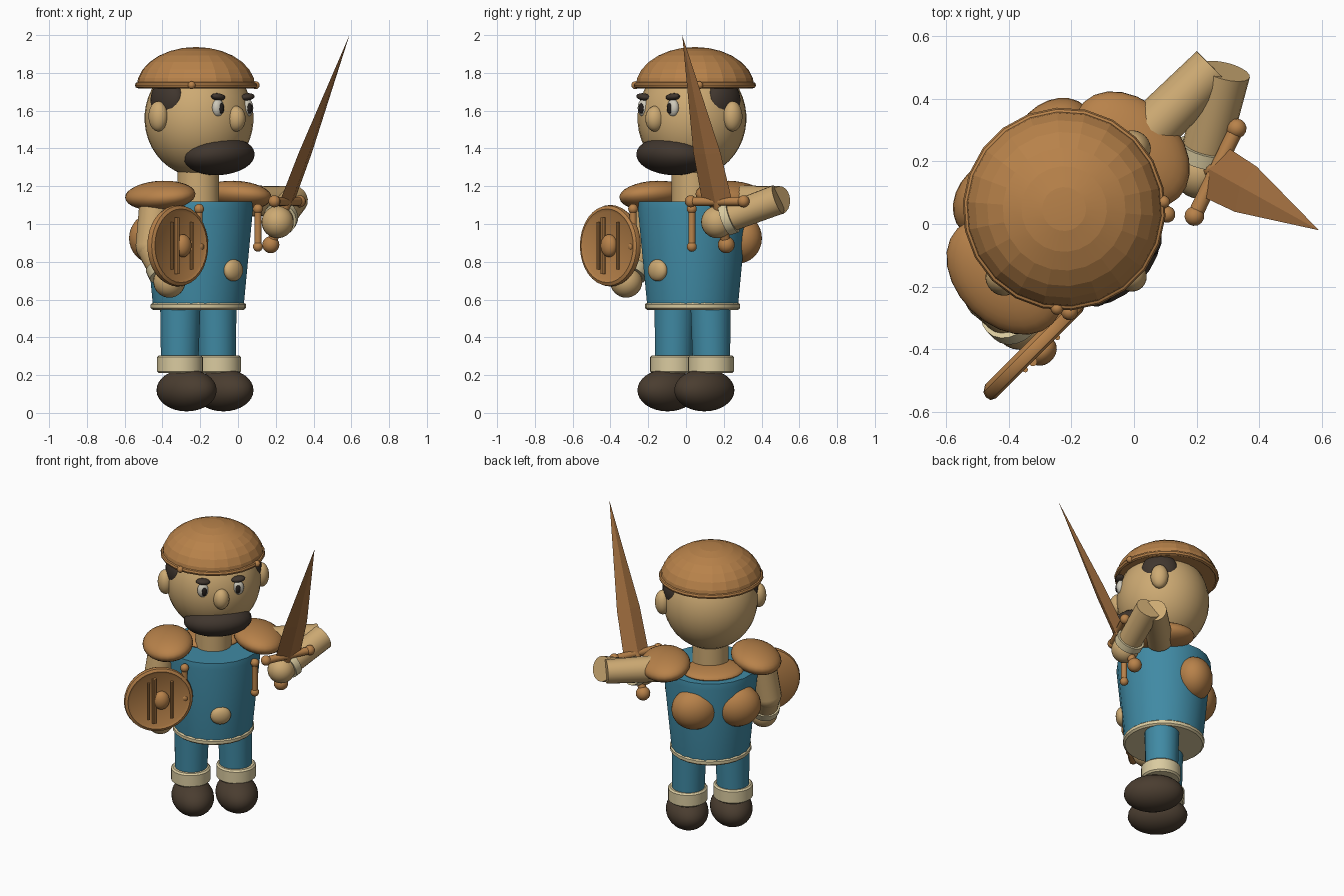
import bpy, bmesh, math
from mathutils import Matrix, Vector

if "Cube" in bpy.data.objects:
    bpy.data.objects.remove(bpy.data.objects["Cube"])

# The figure is built facing -y, then turned 45 degrees about its own axis
M = Matrix.Translation((-0.21, 0.035, 0)) @ Matrix.Rotation(math.radians(45), 4, 'Z')
W = M.inverted()


def material(name, r, g, b):
    lin = lambda c: ((c / 255 + 0.055) / 1.055) ** 2.4
    m = bpy.data.materials.new(name)
    m.diffuse_color = (lin(r), lin(g), lin(b), 1)
    m.use_nodes = True
    m.node_tree.nodes["Principled BSDF"].inputs["Base Color"].default_value = m.diffuse_color
    return m


LEATHER = material("brown leather", 184, 130, 74)
BLADE = material("dark bronze", 168, 115, 66)
SKIN = material("tan skin", 205, 170, 115)
CREAM = material("cream trim", 218, 203, 160)
BLUE = material("blue cloth", 64, 138, 164)
BOOT = material("dark boot", 74, 61, 48)
HAIR = material("dark hair", 64, 54, 46)
EYE = material("eye white", 205, 200, 185)
PUPIL = material("pupil", 35, 30, 28)


def finish(name, bm, mat, smooth=35):
    bm.transform(M)
    bmesh.ops.recalc_face_normals(bm, faces=bm.faces)
    me = bpy.data.meshes.new(name)
    bm.to_mesh(me)
    bm.free()
    me.materials.append(mat)
    ob = bpy.data.objects.new(name, me)
    bpy.context.collection.objects.link(ob)
    if smooth:
        bpy.ops.object.select_all(action='DESELECT')
        ob.select_set(True)
        bpy.context.view_layer.objects.active = ob
        bpy.ops.object.shade_smooth_by_angle(angle=math.radians(smooth))
    return ob


def ball(name, mat, loc, size, tilt=0, seg=24, pitch=0):
    bm = bmesh.new()
    bmesh.ops.create_uvsphere(bm, u_segments=seg, v_segments=max(8, seg * 2 // 3), radius=1)
    rot = Matrix.Rotation(math.radians(tilt), 4, 'Y') @ Matrix.Rotation(math.radians(pitch), 4, 'X')
    bm.transform(Matrix.Translation(loc) @ rot @ Matrix.Diagonal((*size, 1)))
    return finish(name, bm, mat)


def tube(name, mat, p, q, r1, r2, seg=20):
    p, q = Vector(p), Vector(q)
    bm = bmesh.new()
    bmesh.ops.create_cone(bm, cap_ends=True, segments=seg, radius1=r1, radius2=r2, depth=(q - p).length)
    bm.transform(Matrix.Translation((p + q) / 2) @ (q - p).to_track_quat('Z', 'Y').to_matrix().to_4x4())
    return finish(name, bm, mat)


def lathe(name, mat, profile, place=Matrix(), seg=24, smooth=35):
    bm = bmesh.new()
    vs = [bm.verts.new((r, 0, z)) for r, z in profile]
    es = [bm.edges.new(e) for e in zip(vs, vs[1:])]
    bmesh.ops.spin(bm, geom=vs + es, cent=(0, 0, 0), axis=(0, 0, 1), angle=2 * math.pi, steps=seg)
    bmesh.ops.remove_doubles(bm, verts=bm.verts, dist=1e-4)
    bm.transform(place)
    return finish(name, bm, mat, smooth)


def box(name, mat, loc, size):
    bm = bmesh.new()
    bmesh.ops.create_cube(bm, size=1)
    bm.transform(Matrix.Translation(loc) @ Matrix.Diagonal((*size, 1)))
    return finish(name, bm, mat, 0)


# Torso, hem, neck and collar
lathe("tunic", BLUE, [(0, 0.565), (0.243, 0.565), (0.293, 1.08), (0.288, 1.12), (0, 1.12)], seg=20)
lathe("tunic_hem", CREAM, [(0, 0.545), (0.24, 0.545), (0.252, 0.555), (0.252, 0.575), (0.24, 0.585), (0, 0.585)])
tube("neck", SKIN, (0, 0, 1.11), (0, 0, 1.36), 0.112, 0.112)
ball("collar", LEATHER, (0, 0.09, 1.125), (0.19, 0.155, 0.04))
ball("belly_button", SKIN, (0, -0.262, 0.755), (0.064, 0.035, 0.058))

# Parts mirrored left and right
for s, side in ((-1, "left"), (1, "right")):
    tube(side + "_leg", BLUE, (s * 0.14, 0, 0.26), (s * 0.135, 0, 0.57), 0.1, 0.108)
    lathe(side + "_boot_cuff", CREAM,
          [(0, 0.21), (0.112, 0.21), (0.122, 0.22), (0.122, 0.295), (0.112, 0.305), (0, 0.305)],
          Matrix.Translation((s * 0.142, -0.005, 0)))
    ball(side + "_boot", BOOT, (s * 0.138, -0.05, 0.12), (0.13, 0.185, 0.112))
    ball(side + "_shoulder_pad", LEATHER, (s * 0.285, 0, 1.15), (0.155, 0.215, 0.077), s * 8)
    ball(side + "_back_plate", LEATHER, (s * 0.135, 0.2, 0.925), (0.145, 0.115, 0.135))
    ball(side + "_ear", SKIN, (s * 0.3, 0, 1.57), (0.048, 0.055, 0.08))
    ball(side + "_hair", HAIR, (s * 0.235, -0.005, 1.655), (0.062, 0.112, 0.11))
    ball(side + "_eye", EYE, (s * 0.11, -0.257, 1.615), (0.036, 0.027, 0.047), seg=16)
    ball(side + "_pupil", PUPIL, (s * 0.106, -0.279, 1.612), (0.017, 0.012, 0.028), seg=12)
    ball(side + "_eyebrow", HAIR, (s * 0.11, -0.258, 1.673), (0.045, 0.03, 0.019), s * -6, seg=16)
    ball(side + "_helmet_rivet", LEATHER, (s * 0.24, -0.19, 1.735), (0.021,) * 3, seg=12)
    # chest rods with knobbed ends
    x, y = s * 0.22, -0.226
    tube(side + "_chest_rod", LEATHER, (x, y, 0.88), (x, y, 1.08), 0.019, 0.019, 12)
    for z in (0.88, 1.08):
        ball(side + "_rod_knob", LEATHER, (x, y, z), (0.027,) * 3, seg=12)

# Head
ball("head", SKIN, (0, -0.005, 1.56), (0.292, 0.285, 0.31), seg=32)
ball("nose", SKIN, (0, -0.28, 1.557), (0.05, 0.055, 0.068))
ball("beard", HAIR, (0, -0.155, 1.36), (0.212, 0.165, 0.1), pitch=-8)

# Helmet: faceted dome with a rolled rim
dome = [(0.315 * math.cos(a), 1.725 + 0.212 * math.sin(a))
        for a in [i * math.pi / 14 for i in range(8)]]
lathe("helmet", LEATHER, [(0, 1.72), (0.3, 1.72)] + dome, Matrix.Translation((0, 0.018, 0)), 22, 8)
rim = [(0.307 + 0.017 * math.cos(i * math.pi / 4), 1.735 + 0.017 * math.sin(i * math.pi / 4)) for i in range(9)]
lathe("helmet_rim", LEATHER, rim, Matrix.Translation((0, 0.018, 0)), 22)

# Shield arm
tube("left_upper_arm", SKIN, (-0.32, 0, 1.12), (-0.36, -0.01, 0.88), 0.085, 0.085)
ball("left_elbow", SKIN, (-0.36, -0.01, 0.88), (0.084,) * 3)
tube("left_forearm", SKIN, (-0.36, -0.01, 0.88), (-0.358, -0.11, 0.74), 0.082, 0.078)
tube("left_arm_cuff", CREAM, (-0.358, -0.085, 0.785), (-0.358, -0.115, 0.74), 0.093, 0.093)
ball("left_hand", SKIN, (-0.357, -0.14, 0.695), (0.085, 0.085, 0.085))

# Sword arm, bent forward at the elbow
elbow, hand = W @ Vector((0.285, 0.46, 1.12)), W @ Vector((0.21, 0.165, 1.01))
tube("right_upper_arm", SKIN, (0.3, 0, 1.12), (0.655, 0, 1.125), 0.085, 0.075)
back = (elbow - hand).normalized()
tube("right_forearm", SKIN, elbow + back * 0.03, hand, 0.08, 0.075)
tube("right_arm_cuff", CREAM, hand + back * 0.09, hand + back * 0.045, 0.09, 0.09)
ball("right_hand", SKIN, hand, (0.085,) * 3)

# Sword: diamond-section blade, crossguard, grip and pommel
centre, tip = W @ Vector((0.26, 0.165, 1.12)), W @ Vector((0.59, -0.02, 2.0))
along = (tip - centre).normalized()
across = (W.to_3x3() @ Vector((0.14, 0.29, 0))).normalized()
thick = along.cross(across)
bm = bmesh.new()
rings = []
for d, w, t in ((0, 0.088, 0.026), (0.28, 0.08, 0.022)):
    c = centre + along * d
    rings.append([bm.verts.new(c + o) for o in (across * w, thick * t, -across * w, -thick * t)])
point = bm.verts.new(tip)
bm.faces.new(rings[0])
for i in range(4):
    j = (i + 1) % 4
    bm.faces.new((rings[0][i], rings[0][j], rings[1][j], rings[1][i]))
    bm.faces.new((rings[1][i], rings[1][j], point))
finish("sword_blade", bm, BLADE, 0)
tube("sword_guard", LEATHER, centre - across * 0.155, centre + across * 0.155, 0.024, 0.024, 12)
for s in (-1, 1):
    ball("guard_knob", LEATHER, centre + across * s * 0.155, (0.032,) * 3, seg=14)
tube("sword_grip", LEATHER, centre, centre - along * 0.25, 0.026, 0.026, 12)
ball("sword_pommel", LEATHER, centre - along * 0.25, (0.045,) * 3, seg=16)

# Round shield with raised edge, boss and bars
place = Matrix.Translation((-0.385, -0.225, 0.885)) @ Matrix.Rotation(math.radians(90), 4, 'X')
lathe("shield", LEATHER, [(0, -0.025), (0.19, -0.025), (0.21, -0.012), (0.216, 0.005), (0.212, 0.022),
                          (0.195, 0.03), (0.18, 0.022), (0, 0.022)], place, 32)
ball("shield_boss", LEATHER, (-0.37, -0.255, 0.885), (0.05, 0.04, 0.06))
for x, r, h in ((-0.065, 0.009, 0.125), (-0.03, 0.014, 0.15), (0.08, 0.009, 0.125)):
    tube("shield_bar", LEATHER, (-0.385 + x, -0.256, 0.885 - h), (-0.385 + x, -0.256, 0.885 + h), r, r, 10)
